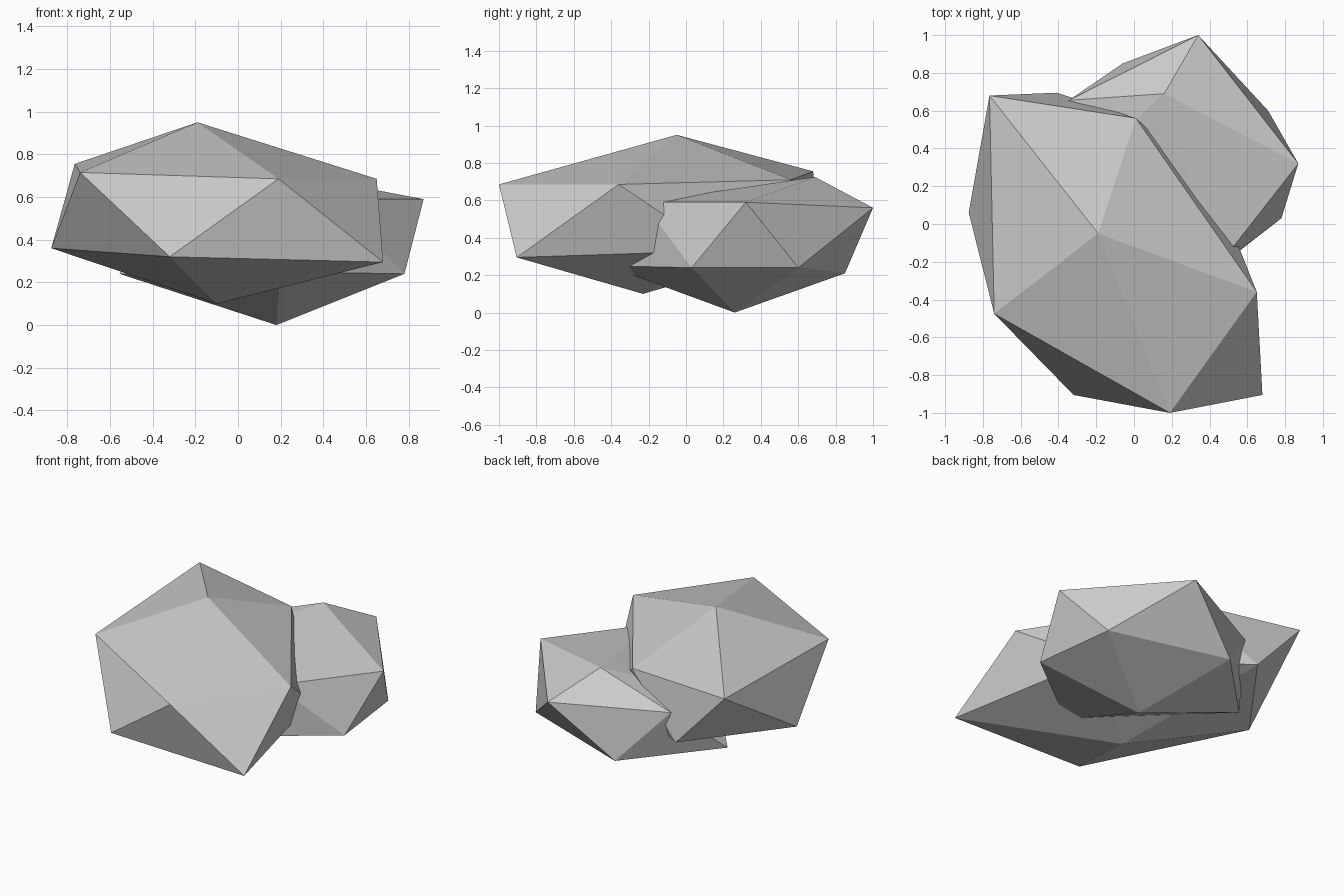
import bpy
import bmesh

if "Cube" in bpy.data.objects:
    bpy.data.objects.remove(bpy.data.objects["Cube"])


def make_rock(name, top, upper, lower, bottom):
    """Irregular 20-sided rock: two staggered five-point rings between two poles.
    lower[i] sits between upper[i] and upper[i + 1], counter-clockwise from above."""
    bm = bmesh.new()
    t, b = bm.verts.new(top), bm.verts.new(bottom)
    u = [bm.verts.new(p) for p in upper]
    l = [bm.verts.new(p) for p in lower]
    for i in range(5):
        j = (i + 1) % 5
        bm.faces.new((t, u[i], u[j]))
        bm.faces.new((u[i], l[i], u[j]))
        bm.faces.new((l[i], l[j], u[j]))
        bm.faces.new((b, l[j], l[i]))
    bmesh.ops.recalc_face_normals(bm, faces=bm.faces[:])
    mesh = bpy.data.meshes.new(name)
    bm.to_mesh(mesh)
    bm.free()
    obj = bpy.data.objects.new(name, mesh)
    bpy.context.collection.objects.link(obj)
    return obj


# Large front rock
make_rock(
    "large_rock",
    top=(-0.19, -0.05, 0.95),
    upper=[(-0.74, -0.475, 0.715), (0.19, -1.0, 0.685), (0.65, -0.36, 0.685),
           (0.01, 0.56, 0.71), (-0.765, 0.68, 0.755)],
    lower=[(-0.32, -0.905, 0.32), (0.68, -0.905, 0.295), (0.44, 0.17, 0.33),
           (-0.41, 0.695, 0.37), (-0.875, 0.06, 0.36)],
    bottom=(-0.10, -0.23, 0.10),
)

# Smaller rock pushed into its back right side
make_rock(
    "small_rock",
    top=(0.16, 0.69, 0.725),
    upper=[(0.87, 0.32, 0.59), (0.34, 1.0, 0.56), (-0.345, 0.655, 0.54),
           (-0.37, 0.20, 0.50), (0.44, -0.23, 0.59)],
    lower=[(0.71, 0.60, 0.24), (-0.06, 0.85, 0.21), (-0.555, 0.345, 0.24),
           (0.20, -0.42, 0.25), (0.78, 0.03, 0.24)],
    bottom=(0.18, 0.26, 0.0),
)
